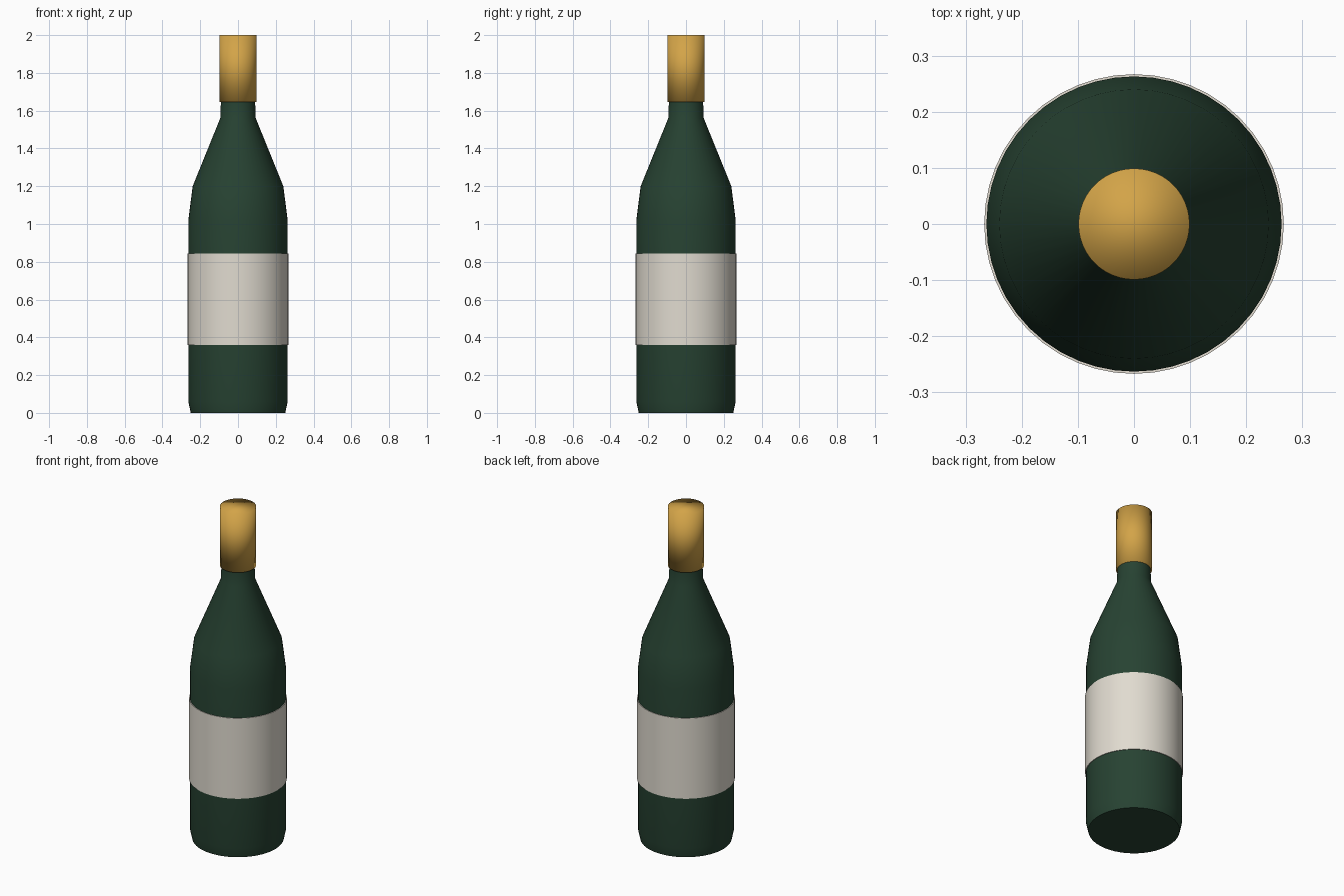
import bpy, bmesh, math

SEGMENTS = 48

if "Cube" in bpy.data.objects:
    bpy.data.objects.remove(bpy.data.objects["Cube"], do_unlink=True)


def make_material(name, rgb, roughness):
    mat = bpy.data.materials.new(name)
    mat.use_nodes = True
    mat.diffuse_color = (*rgb, 1)
    bsdf = mat.node_tree.nodes["Principled BSDF"]
    bsdf.inputs["Base Color"].default_value = (*rgb, 1)
    bsdf.inputs["Roughness"].default_value = roughness
    return mat


def lathe(name, profile, mat, closed_ends=True, smooth_angle=35):
    """Revolve (radius, height) points around z; cap the ends or join them into a band."""
    bm = bmesh.new()
    rings = []
    for r, z in profile:
        rings.append([bm.verts.new((r * math.cos(a), r * math.sin(a), z))
                      for a in (2 * math.pi * i / SEGMENTS for i in range(SEGMENTS))])
    pairs = list(zip(rings, rings[1:]))
    if closed_ends:
        bm.faces.new(rings[0][::-1])
        bm.faces.new(rings[-1])
    else:
        pairs.append((rings[-1], rings[0]))
    for low, high in pairs:
        for i in range(SEGMENTS):
            j = (i + 1) % SEGMENTS
            bm.faces.new((low[i], low[j], high[j], high[i]))
    bmesh.ops.recalc_face_normals(bm, faces=bm.faces)
    mesh = bpy.data.meshes.new(name)
    bm.to_mesh(mesh)
    bm.free()
    mesh.materials.append(mat)
    obj = bpy.data.objects.new(name, mesh)
    bpy.context.collection.objects.link(obj)
    bpy.ops.object.select_all(action="DESELECT")
    obj.select_set(True)
    bpy.context.view_layer.objects.active = obj
    bpy.ops.object.shade_smooth_by_angle(angle=math.radians(smooth_angle))
    return obj


green = make_material("dark green glass", (0.02, 0.055, 0.032), 0.2)
cream = make_material("cream paper", (0.75, 0.71, 0.63), 0.7)
gold = make_material("gold foil", (0.65, 0.37, 0.065), 0.4)

# Glass body: base, straight side, tapering shoulder and neck
lathe("bottle_body",
      [(0.25, 0), (0.263, 0.06), (0.263, 1.02), (0.24, 1.2),
       (0.094, 1.56), (0.09, 1.66), (0.09, 1.98)], green)

# Paper band wrapped around the body
lathe("label", [(0.267, 0.36), (0.267, 0.845), (0.262, 0.845), (0.262, 0.36)],
      cream, closed_ends=False)

# Foil capsule over the neck, softly shaded over its rim
lathe("foil_cap", [(0.099, 1.645), (0.099, 2.0)], gold, smooth_angle=180)
